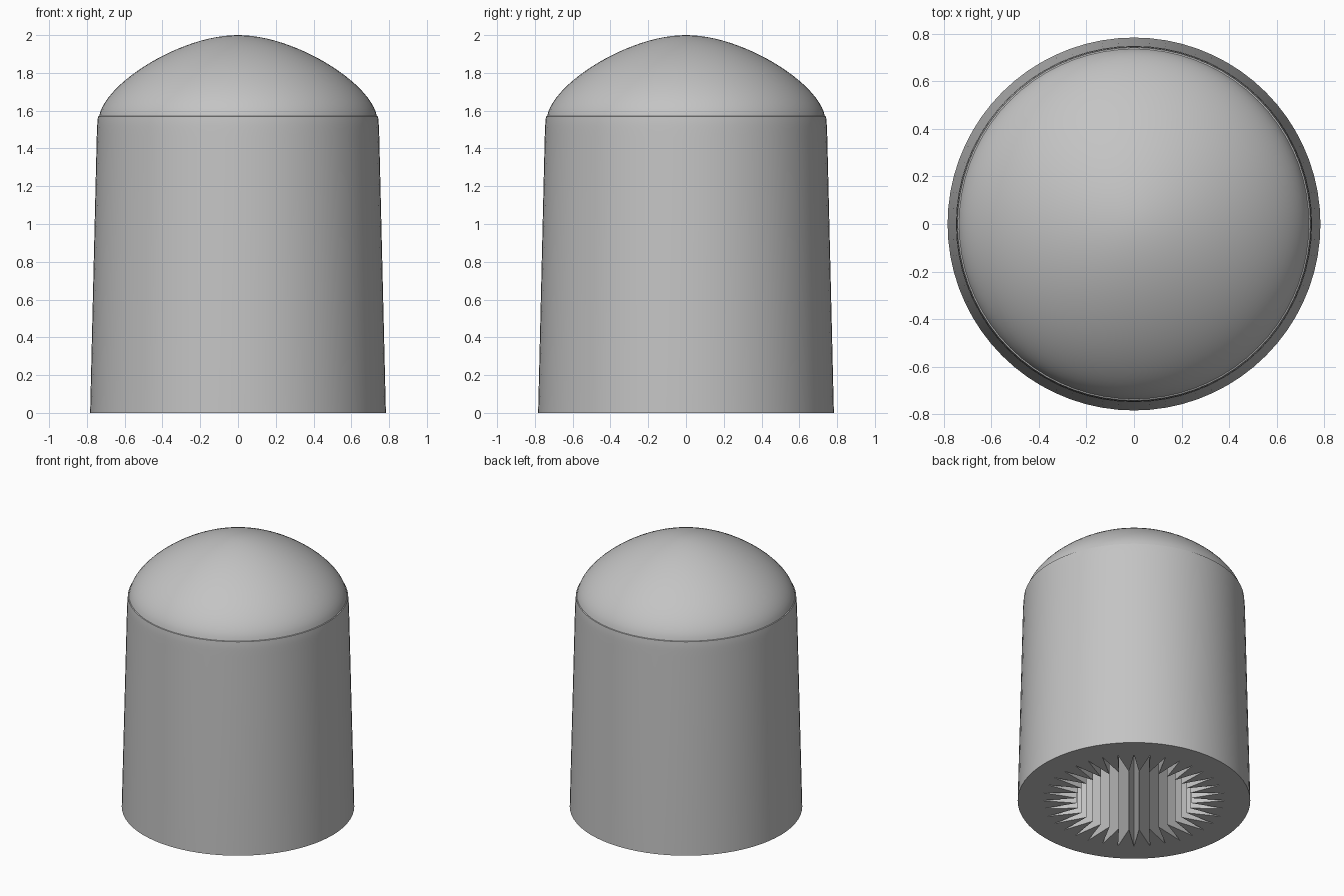
import bpy, bmesh
from math import sin, cos, pi, radians

cube = bpy.data.objects.get("Cube")
if cube:
    bpy.data.objects.remove(cube, do_unlink=True)

GROOVES = 36
SEG = GROOVES * 2

grey = bpy.data.materials.new("plain_grey")
grey.use_nodes = True
colour = (0.55, 0.55, 0.55, 1)
grey.diffuse_color = colour
grey.node_tree.nodes["Principled BSDF"].inputs["Base Color"].default_value = colour


def bezier(p, n):
    """Points of a cubic curve, without its last point."""
    out = []
    for i in range(n):
        t = i / n
        w = ((1 - t) ** 3, 3 * t * (1 - t) ** 2, 3 * t * t * (1 - t), t ** 3)
        out.append(tuple(sum(k * q[a] for k, q in zip(w, p)) for a in (0, 1)))
    return out


bm = bmesh.new()


def ring(r_even, z, r_odd=None):
    r_odd = r_even if r_odd is None else r_odd
    radii = (r_even, r_odd)
    return [bm.verts.new((radii[i % 2] * cos(2 * pi * i / SEG),
                          radii[i % 2] * sin(2 * pi * i / SEG), z)) for i in range(SEG)]


def bridge(a, b):
    for i in range(SEG):
        j = (i + 1) % SEG
        bm.faces.new((a[i], a[j], b[j], b[i]))


def cap(a, z):
    tip = bm.verts.new((0, 0, z))
    for i in range(SEG):
        bm.faces.new((a[i], a[(i + 1) % SEG], tip))


# Splined socket: pointed grooves running up from the base
socket_top = ring(0.62, 1.2, 0.39)
socket_mouth = ring(0.62, 0, 0.39)
cap(socket_top, 1.2)
bridge(socket_top, socket_mouth)

# Tapered wall, rounded shoulder, narrow ledge and dome
profile = [(0.783, 0), (0.748, 1.46)]
profile += bezier([(0.747, 1.48), (0.746, 1.52), (0.745, 1.54), (0.741, 1.57)], 5)[1:]
profile += [(0.741, 1.57)]
profile += bezier([(0.735, 1.572), (0.70, 1.75), (0.30, 2.0), (0, 2.0)], 24)
last = socket_mouth
for r, z in profile:
    new = ring(r, z)
    bridge(last, new)
    last = new
cap(last, 2.0)

bmesh.ops.recalc_face_normals(bm, faces=bm.faces)
mesh = bpy.data.meshes.new("domed_cap")
bm.to_mesh(mesh)
bm.free()
mesh.materials.append(grey)
body = bpy.data.objects.new("domed_cap", mesh)
bpy.context.collection.objects.link(body)

bpy.ops.object.select_all(action="DESELECT")
body.select_set(True)
bpy.context.view_layer.objects.active = body
bpy.ops.object.shade_smooth_by_angle(angle=radians(30))
